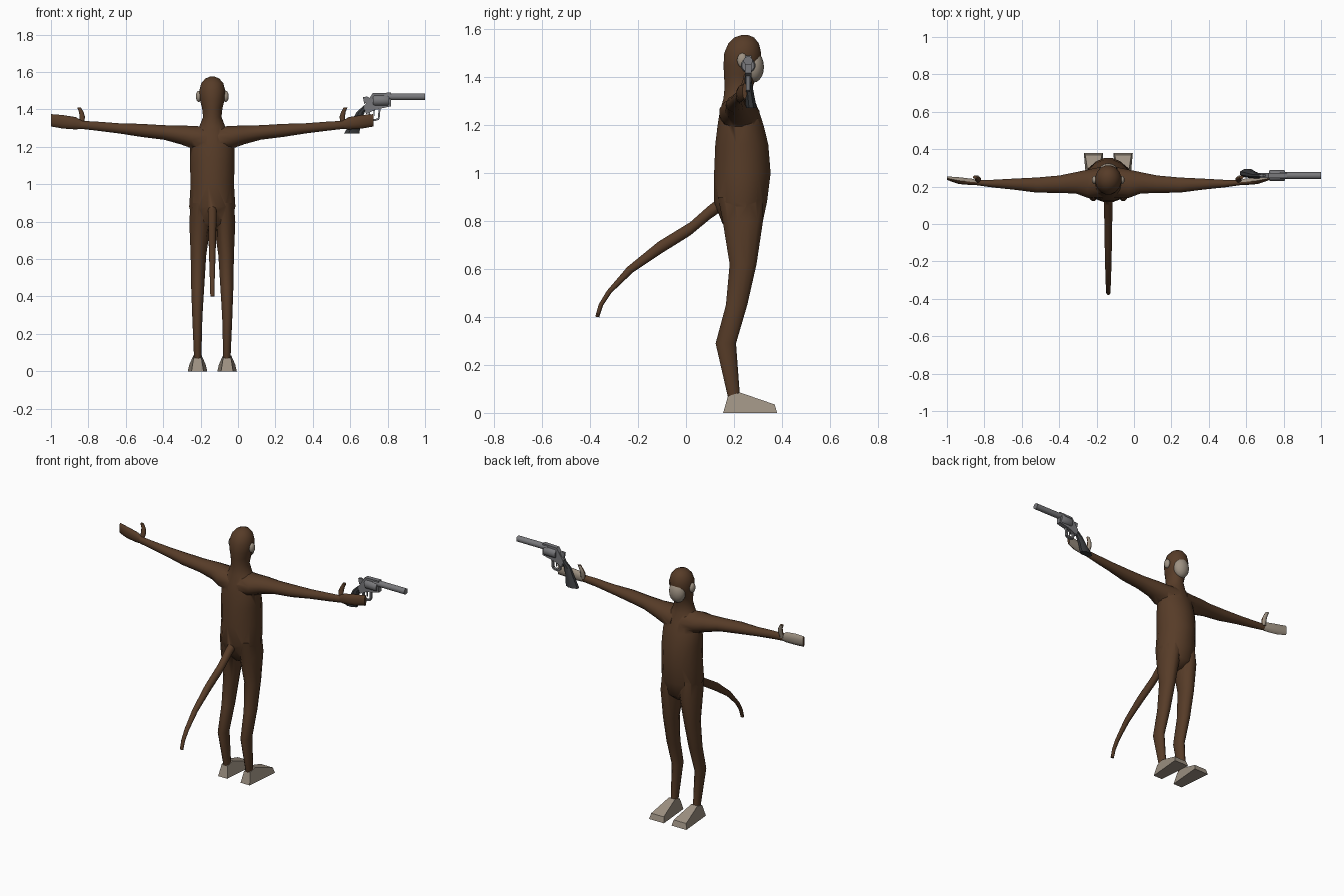
import bpy
import bmesh
from math import cos, sin, tau
from mathutils import Vector

cube = bpy.data.objects.get("Cube")
if cube:
    bpy.data.objects.remove(cube, do_unlink=True)

CX = -0.1375  # the figure's own centre line


def material(name, rgb):
    m = bpy.data.materials.new(name)
    m.use_nodes = True
    m.diffuse_color = (*rgb, 1)
    m.node_tree.nodes["Principled BSDF"].inputs["Base Color"].default_value = (*rgb, 1)
    return m


FUR = material("brown fur", (0.095, 0.045, 0.021))
SKIN = material("pale skin", (0.34, 0.285, 0.225))
STEEL = material("grey steel", (0.19, 0.19, 0.20))
GRIP = material("dark grip", (0.04, 0.042, 0.045))


def finish(name, bm, *mats, angle=1.0):
    bmesh.ops.recalc_face_normals(bm, faces=bm.faces)
    mesh = bpy.data.meshes.new(name)
    bm.to_mesh(mesh)
    bm.free()
    for m in mats:
        mesh.materials.append(m)
    ob = bpy.data.objects.new(name, mesh)
    bpy.context.collection.objects.link(ob)
    smooth(ob, angle)
    return ob


def smooth(ob, angle):
    bpy.ops.object.select_all(action='DESELECT')
    ob.select_set(True)
    bpy.context.view_layer.objects.active = ob
    if angle:
        bpy.ops.object.shade_smooth_by_angle(angle=angle)


def loft(name, rings, axis, *mats, sides=12, angle=1.0):
    """Skin elliptical rings (centre x, y, z, two radii) lying across an axis."""
    u, v = {"x": ((0, 1, 0), (0, 0, 1)), "y": ((1, 0, 0), (0, 0, 1)),
            "z": ((1, 0, 0), (0, 1, 0))}[axis]
    bm = bmesh.new()
    loops = []
    for x, y, z, ru, rv in rings:
        turns = [tau * (i + 0.5) / sides for i in range(sides)]
        loops.append([bm.verts.new(Vector((x, y, z)) + Vector(u) * ru * cos(t)
                                   + Vector(v) * rv * sin(t)) for t in turns])
    for a, b in zip(loops, loops[1:]):
        for i in range(sides):
            j = (i + 1) % sides
            bm.faces.new((a[i], a[j], b[j], b[i]))
    bm.faces.new(loops[0])
    bm.faces.new(loops[-1])
    return finish(name, bm, *mats, angle=angle)


def slab(name, points, mat, place):
    """Flat-sided solid from a profile (a, b, half width)."""
    bm = bmesh.new()
    left, right = ([bm.verts.new(place(a, b, s * w)) for a, b, w in points] for s in (-1, 1))
    n = len(points)
    for i in range(n):
        j = (i + 1) % n
        bm.faces.new((left[i], left[j], right[j], right[i]))
    bm.faces.new(left)
    bm.faces.new(right)
    return finish(name, bm, mat, angle=0)


def ellipsoid(name, centre, radii, mat):
    bm = bmesh.new()
    bmesh.ops.create_uvsphere(bm, u_segments=16, v_segments=10, radius=1)
    for v in bm.verts:
        v.co = Vector(centre) + Vector(c * r for c, r in zip(v.co, radii))
    return finish(name, bm, mat)


def pale_front(ob):
    """Palm side pale, back of the hand furred."""
    for f in ob.data.polygons:
        f.material_index = 1 if f.normal.y > 0.05 else 0


# Torso, neck and head: height, back, front, half width
column = [(0.75, .19, .27, .04), (0.79, .15, .32, .10), (0.88, .115, .34, .126),
          (1.0, .115, .355, .118), (1.12, .12, .345, .122), (1.2, .13, .325, .12),
          (1.26, .14, .305, .105), (1.31, .155, .285, .07), (1.36, .16, .28, .05),
          (1.41, .157, .295, .056), (1.45, .155, .308, .067), (1.50, .158, .315, .071),
          (1.54, .175, .305, .06), (1.565, .2, .285, .038), (1.575, .23, .26, .014)]
body = loft("body", [(CX, (b + f) / 2, z, w, (f - b) / 2) for z, b, f, w in column],
            "z", FUR, sides=16)

# Limbs, described as distance from the centre line
arm = [(.03, .225, 1.24, .085, .07), (.11, .215, 1.252, .078, .062),
       (.17, .22, 1.264, .06, .052), (.26, .213, 1.277, .048, .04),
       (.38, .208, 1.288, .042, .036), (.50, .213, 1.299, .031, .028),
       (.62, .216, 1.311, .021, .025), (.705, .222, 1.318, .015, .022)]
hand = [(.695, .222, 1.318, .013, .021), (.73, .225, 1.326, .018, .033),
        (.80, .232, 1.334, .019, .036), (.8625, .245, 1.342, .010, .033)]
thumb = [(.70, .23, 1.32, .014, .013), (.695, .24, 1.36, .016, .014),
         (.70, .247, 1.385, .013, .012), (.712, .25, 1.41, .011, .009)]
leg = [(.062, .225, .90, .055, .095), (.065, .237, .80, .06, .087),
       (.074, .238, .62, .043, .058), (.078, .211, .45, .036, .046),
       (.08, .166, .29, .028, .044), (.078, .20, .065, .02, .026)]
foot = [(.155, 0, .032), (.175, .07, .021), (.225, .085, .022), (.37, .035, .044), (.38, 0, .052)]

limbs = []
for side, s in (("right", -1), ("left", 1)):
    def mirrored(rings):
        return [(CX + s * d, *rest) for d, *rest in rings]

    limbs.append(loft(side + "_arm", mirrored(arm), "x", FUR))
    limbs.append(loft(side + "_leg", mirrored(leg), "z", FUR))
    pale_front(loft(side + "_hand", mirrored(hand), "x", FUR, SKIN, sides=10))
    pale_front(loft(side + "_thumb", mirrored(thumb), "z", FUR, SKIN, sides=8))
    slab(side + "_foot", foot, SKIN, lambda a, b, w: (CX + s * .079 + w, a, b))
    ellipsoid(side + "_ear", (CX + s * .072, .235, 1.47), (.016, .022, .03), SKIN)

# Tail sweeping back and down
tail = [(.16, .88, .024), (.10, .838, .024), (.017, .767, .022), (-.108, .69, .02),
        (-.233, .597, .017), (-.32, .505, .014), (-.355, .45, .012), (-.37, .40, .011)]
limbs.append(loft("tail", [(CX, y, z, r, r * (1 + .3 * (z > .6))) for y, z, r in tail[:5]]
                  + [(CX, y, z, r, r * .8) for y, z, r in tail[5:]], "y", FUR))
tail_mesh = limbs[-1].data
for i, v in enumerate(tail_mesh.vertices):  # turn the last rings to follow the bend
    y, z, r = tail[i // 12]
    tilt = max(0, min(1, (-y - .05) / .3))
    v.co.y += (v.co.z - z) * -sin(1.4 * tilt)
    v.co.z = z + (v.co.z - z) * cos(1.4 * tilt)

# Merge limbs into one continuous body
for part in limbs:
    mod = body.modifiers.new("join", 'BOOLEAN')
    mod.operation = 'UNION'
    mod.solver = 'EXACT'
    mod.object = part
    bpy.context.view_layer.objects.active = body
    bpy.ops.object.modifier_apply(modifier=mod.name)
    bpy.data.objects.remove(part, do_unlink=True)
smooth(body, 1.2)

# Face
ellipsoid("face", (CX, .282, 1.443), (.052, .043, .066), SKIN)

# Revolver held in the left hand
GY = .259


def flat(a, b, w):
    return (a, GY + w, b)


loft("gun_barrel", [(x, GY, 1.468, .019, .019) for x in (.78, 1.0)], "x", STEEL)
loft("gun_cylinder", [(x, GY, 1.448, r, r) for x, r in ((.722, .026), (.73, .031), (.80, .031), (.808, .026))],
     "x", STEEL)
slab("gun_frame", [(x, z, .014) for x, z in ((.672, 1.415), (.72, 1.487), (.818, 1.49), (.818, 1.417),
                                            (.73, 1.397), (.685, 1.375))], STEEL, flat)
slab("gun_hammer", [(x, z, .006) for x, z in ((.675, 1.43), (.668, 1.465), (.69, 1.47), (.71, 1.455))],
     STEEL, flat)
slab("gun_trigger", [(x, z, .004) for x, z in ((.722, 1.40), (.732, 1.40), (.728, 1.36))], STEEL, flat)
guard = [(.70, 1.395), (.705, 1.35), (.73, 1.342), (.752, 1.35), (.757, 1.405)]
for i, ((x0, z0), (x1, z1)) in enumerate(zip(guard, guard[1:])):
    n = Vector((z0 - z1, x1 - x0)).normalized() * .005
    slab("gun_guard_%d" % (i + 1), [(x0 + n.x, z0 + n.y, .008), (x1 + n.x, z1 + n.y, .008),
                                    (x1 - n.x, z1 - n.y, .008), (x0 - n.x, z0 - n.y, .008)], STEEL, flat)
loft("gun_grip", [(.688, GY, 1.42, .018, .014), (.655, GY, 1.385, .024, .016),
                  (.632, .264, 1.335, .028, .02), (.608, .272, 1.272, .044, .024)],
     "z", GRIP, sides=8, angle=.6)
